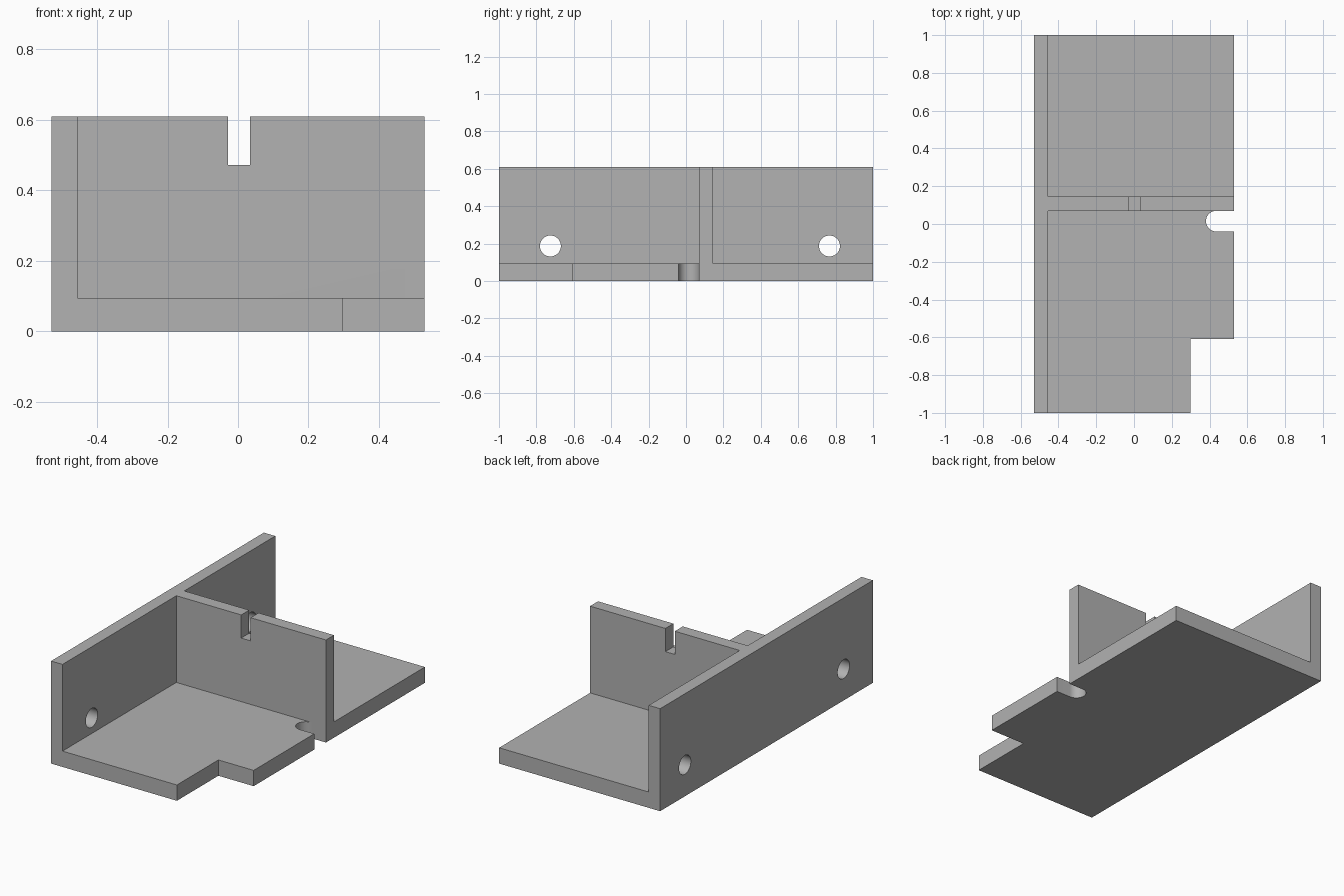
import bpy
import bmesh
from math import cos, sin, pi
from mathutils import Matrix, Vector

if "Cube" in bpy.data.objects:
    bpy.data.objects.remove(bpy.data.objects["Cube"], do_unlink=True)

grey = bpy.data.materials.new("light grey")
grey.use_nodes = True
colour = (0.445, 0.445, 0.445, 1)
grey.diffuse_color = colour
grey.node_tree.nodes["Principled BSDF"].inputs["Base Color"].default_value = colour

# Main dimensions
HALF_W, HALF_L, HEIGHT = 0.53, 1.0, 0.61
FLOOR = 0.094
WALL_X = -0.455
RIB_FRONT, RIB_BACK = 0.07, 0.145
OUT = 1.2          # cutters reach past the block


def prism(name, outline, z0, z1):
    """Closed solid from a counter-clockwise outline in plan."""
    bm = bmesh.new()
    face = bm.faces.new([bm.verts.new((x, y, z0)) for x, y in outline])
    lifted = bmesh.ops.extrude_face_region(bm, geom=[face])["geom"]
    verts = [v for v in lifted if isinstance(v, bmesh.types.BMVert)]
    bmesh.ops.translate(bm, vec=Vector((0, 0, z1 - z0)), verts=verts)
    bmesh.ops.recalc_face_normals(bm, faces=bm.faces)
    mesh = bpy.data.meshes.new(name)
    bm.to_mesh(mesh)
    bm.free()
    obj = bpy.data.objects.new(name, mesh)
    bpy.context.collection.objects.link(obj)
    mesh.materials.append(grey)
    return obj


def box(name, x0, x1, y0, y1, z0, z1):
    return prism(name, [(x0, y0), (x1, y0), (x1, y1), (x0, y1)], z0, z1)


def cut(target, cutter):
    mod = target.modifiers.new(cutter.name, "BOOLEAN")
    mod.operation = "DIFFERENCE"
    mod.solver = "EXACT"
    mod.object = cutter
    cutter.hide_render = True
    bpy.context.view_layer.objects.active = target
    bpy.ops.object.modifier_apply(modifier=mod.name)
    bpy.data.objects.remove(cutter, do_unlink=True)


# Solid block, hollowed to leave the floor, side wall and cross rib
bracket = box("bracket", -HALF_W, HALF_W, -HALF_L, HALF_L, 0, HEIGHT)
cut(bracket, box("front_bay", WALL_X, OUT, -OUT, RIB_FRONT, FLOOR, OUT))
cut(bracket, box("back_bay", WALL_X, OUT, RIB_BACK, OUT, FLOOR, OUT))

# Missing front corner of the floor and notch in the rib top
cut(bracket, box("corner_notch", 0.298, OUT, -OUT, -0.61, -0.2, 0.3))
cut(bracket, box("rib_notch", -0.028, 0.034, 0, 0.2, 0.472, OUT))

# Round-ended slot in the floor edge, flush with the rib
r = (RIB_FRONT + 0.04) / 2
slot_y, slot_x = RIB_FRONT - r, 0.381 + r
arc = [(slot_x + r * cos(a), slot_y + r * sin(a))
       for a in (pi / 2 + pi * i / 24 for i in range(25))]
cut(bracket, prism("floor_slot", arc + [(OUT, slot_y - r), (OUT, slot_y + r)], -0.2, 0.3))

# Bolt holes through the side wall
for y in (-0.725, 0.767):
    ring = [(0.056 * cos(2 * pi * i / 48), 0.056 * sin(2 * pi * i / 48)) for i in range(48)]
    hole = prism("bolt_hole", ring, -0.2, 0.2)
    hole.data.transform(Matrix.Translation((-0.49, y, 0.187)) @ Matrix.Rotation(pi / 2, 4, "Y"))
    cut(bracket, hole)

# Smooth the round cuts, keep the corners crisp
bpy.ops.object.select_all(action="DESELECT")
bracket.select_set(True)
bpy.context.view_layer.objects.active = bracket
bpy.ops.object.shade_smooth_by_angle(angle=pi / 6)
